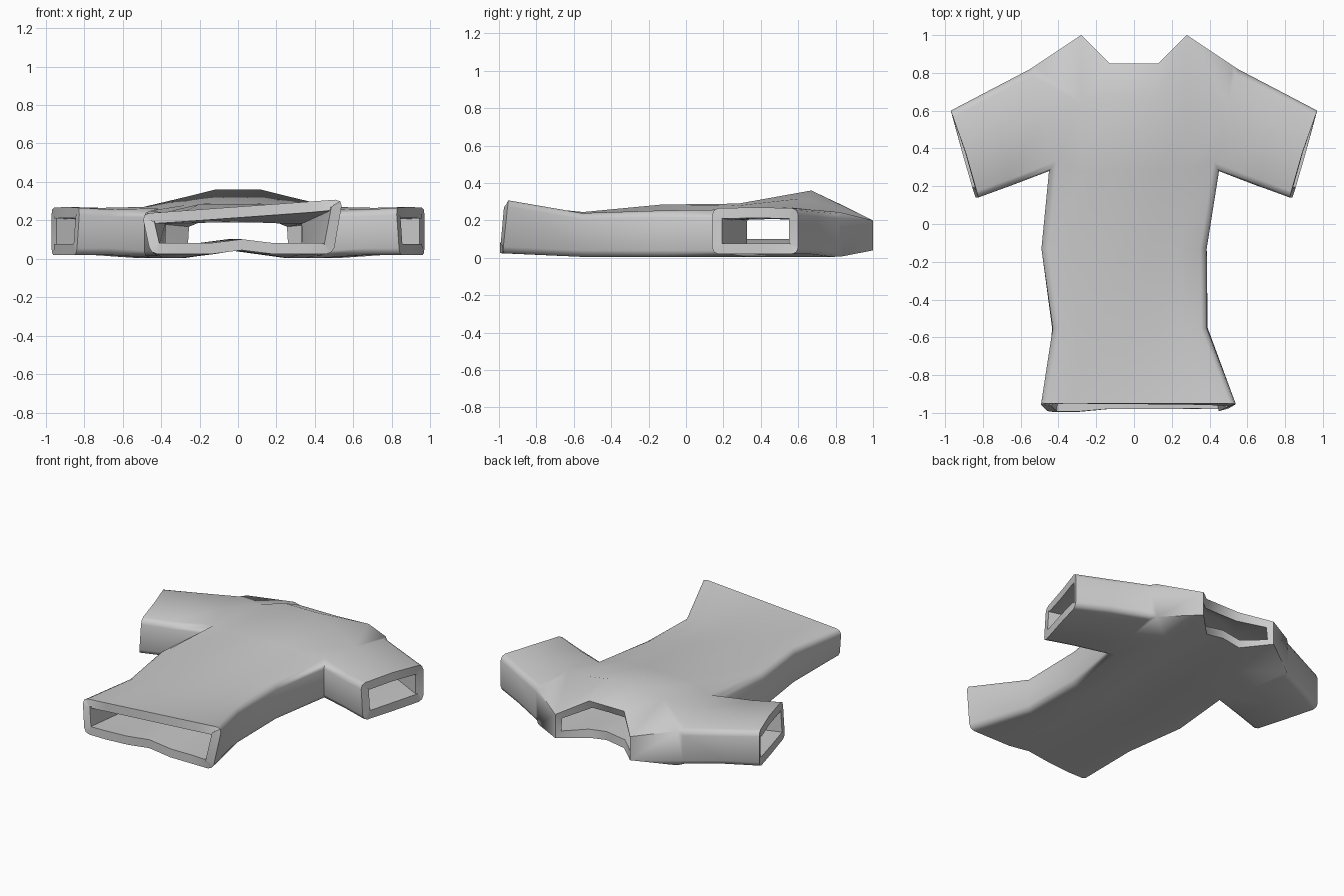
import bpy, bmesh

if "Cube" in bpy.data.objects:
    bpy.data.objects.remove(bpy.data.objects["Cube"])

# Garment layout: rows run hem to shoulder, columns run cuff to cuff (0..10)
# Body rows: left x, right x, y, side height, middle height
BODY = [(-0.50, 0.545, -0.95, 0.27, 0.27),
        (-0.43, 0.39, -0.55, 0.24, 0.245),
        (-0.49, 0.385, -0.13, 0.25, 0.285)]
# Right half of the chest rows: centre out to cuff, (x, y, top z)
CHEST = [
    [(0, 0.28, 0.29), (0.13, 0.28, 0.29), (0.27, 0.28, 0.28),
     (0.45, 0.28, 0.25), (0.66, 0.20, 0.255), (0.84, 0.14, 0.265)],
    [(0, 0.67, 0.36), (0.12, 0.67, 0.36), (0.28, 0.64, 0.32),
     (0.49, 0.55, 0.27), (0.71, 0.47, 0.265), (0.91, 0.38, 0.27)],
    [(0, 0.85, 0.275), (0.13, 0.85, 0.275), (0.28, 1.0, 0.20),
     (0.55, 0.82, 0.245), (0.77, 0.705, 0.255), (0.97, 0.60, 0.265)]]


def floor_z(x, y):
    if y > 0.95:
        return 0.04
    if abs(x) > 0.6:
        return 0.02
    if abs(x) < 0.09:
        return 0.045
    return 0.025 if abs(x) < 0.2 else 0.005


bm = bmesh.new()
top, low = {}, {}


def add(r, c, x, y, z):
    xt = x * 0.98 if c in (0, 10) and r < 5 else x
    top[r, c] = bm.verts.new((xt, y, z))
    xl, yl, zl = x, y, floor_z(x, y)
    if r == 0:
        xl, yl, zl = x * 0.91, (-0.995 if c < 4 else -0.98), max(0.025, zl)
    low[r, c] = bm.verts.new((xl, yl, zl))


for r, (xl, xr, y, zs, zm) in enumerate(BODY):
    for i in range(7):
        t = i / 6
        z = zm if 1 < i < 5 else zs
        if r == 0:
            z = 0.235 + 0.075 * t
        add(r, i + 2, xl + (xr - xl) * t, y, z)
for k, half in enumerate(CHEST):
    for i, (x, y, z) in enumerate(half):
        add(k + 3, 5 + i, x, y, z)
        if i:
            add(k + 3, 5 - i, -x, y, z)

# Upper and lower cloth layers
for (r, c) in list(top):
    ring = [(r, c), (r, c + 1), (r + 1, c + 1), (r + 1, c)]
    if all(k in top for k in ring):
        bm.faces.new([top[k] for k in ring])
        bm.faces.new([low[k] for k in reversed(ring)])

# Side walls everywhere except hem, cuffs and neck
key = {v: k for k, v in top.items()}
rims = []
for e in [e for e in bm.edges if e.is_boundary and e.verts[0] in key]:
    a, b = (key[v] for v in e.verts)
    hem = a[0] == b[0] == 0
    neck = a[0] == b[0] == 5 and all(3 <= k[1] <= 7 for k in (a, b))
    cuff = a[1] == b[1] and a[1] in (0, 10)
    if not (hem or neck or cuff):
        bm.faces.new((top[a], top[b], low[b], low[a]))
        if not {a, b} & {(5, 3), (5, 7)}:
            rims += [e, bm.edges.get((low[a], low[b]))]
bmesh.ops.recalc_face_normals(bm, faces=bm.faces)

# Soften the wall corners, leaving the shoulder tips crisp
bmesh.ops.bevel(bm, geom=rims, offset=0.035, segments=2, profile=0.5,
                affect='EDGES', clamp_overlap=True)

# Make sure the outside of the cloth faces outward
bm.normal_update()
upper = max(bm.faces, key=lambda f: f.calc_center_median().z)
if upper.normal.z < 0:
    bmesh.ops.reverse_faces(bm, faces=bm.faces)
mesh = bpy.data.meshes.new("shirt")
bm.to_mesh(mesh)
bm.free()
shirt = bpy.data.objects.new("shirt", mesh)
bpy.context.collection.objects.link(shirt)
bpy.context.view_layer.objects.active = shirt
shirt.select_set(True)

# Inner lining gives the thick walls seen at hem, cuffs and neck
cloth = shirt.modifiers.new("lining", 'SOLIDIFY')
cloth.thickness = 0.057
cloth.offset = -1
cloth.use_rim = True
bpy.ops.object.modifier_apply(modifier=cloth.name)

# Smooth shading, creases kept at the rims
bpy.ops.object.shade_smooth_by_angle(angle=0.9)
